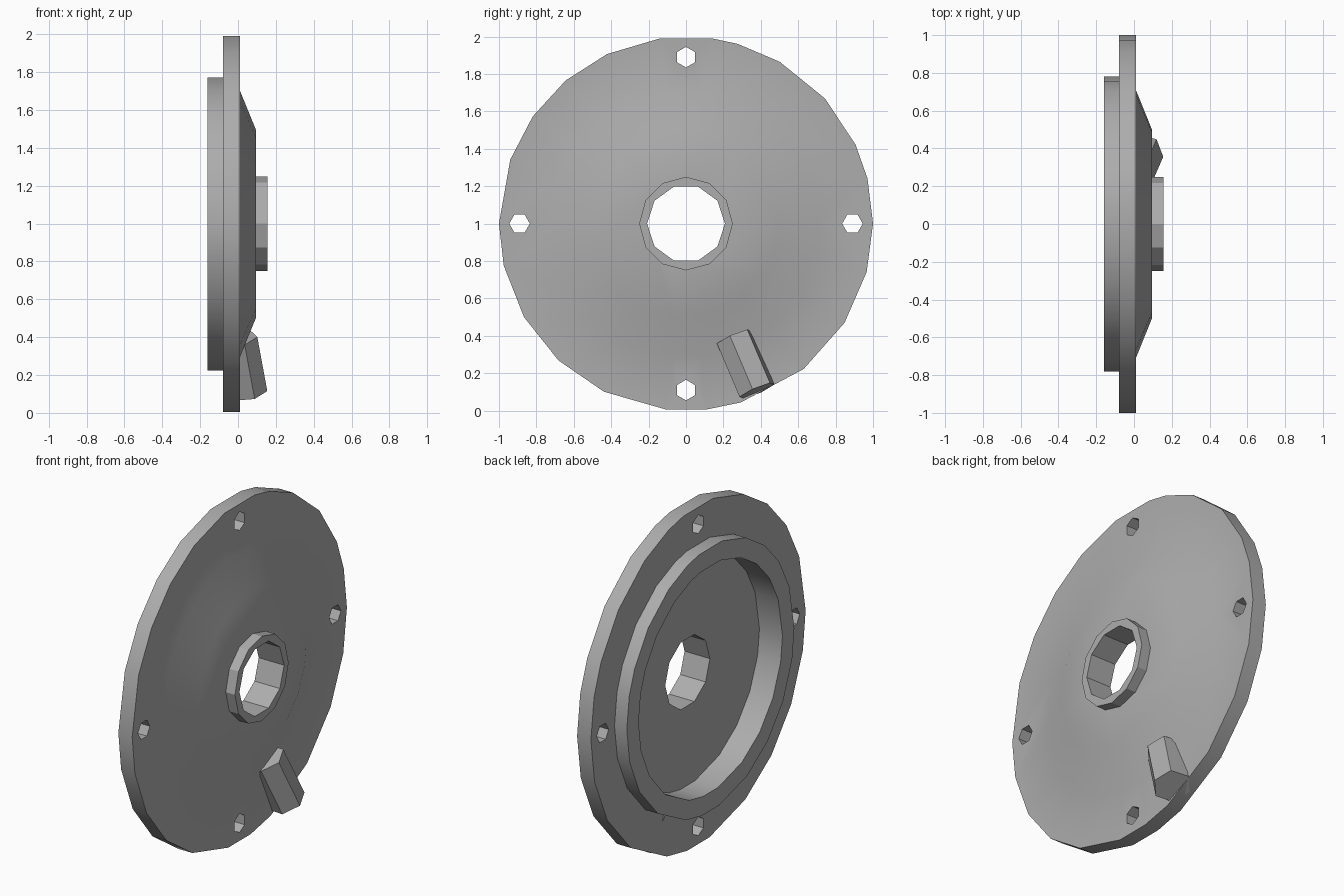
import bpy
import bmesh
from math import sin, cos, radians
from mathutils import Vector, Matrix

if "Cube" in bpy.data.objects:
    bpy.data.objects.remove(bpy.data.objects["Cube"], do_unlink=True)

grey = bpy.data.materials.new("plain grey")
grey.use_nodes = True
COLOUR = (0.42, 0.42, 0.42, 1)
grey.diffuse_color = COLOUR
grey.node_tree.nodes["Principled BSDF"].inputs["Base Color"].default_value = COLOUR

CENTRE = Vector((0, 0, 1))


def regular(sides, offset=0):
    return [offset + 360 * i / sides for i in range(sides)]


def turned(name, profile, angles, matrix=None):
    """Solid turned about the x axis from (x, radius) points, with capped ends."""
    bm = bmesh.new()
    rings = [[bm.verts.new((x, r * cos(radians(a)), r * sin(radians(a)))) for a in angles]
             for x, r in profile]
    n = len(angles)
    for a, b in zip(rings, rings[1:]):
        for i in range(n):
            j = (i + 1) % n
            bm.faces.new((a[i], a[j], b[j], b[i]))
    bm.faces.new(rings[0])
    bm.faces.new(rings[-1])
    bmesh.ops.recalc_face_normals(bm, faces=bm.faces)
    bm.transform(matrix or Matrix.Translation(CENTRE))
    mesh = bpy.data.meshes.new(name)
    bm.to_mesh(mesh)
    bm.free()
    mesh.materials.append(grey)
    obj = bpy.data.objects.new(name, mesh)
    bpy.context.collection.objects.link(obj)
    return obj


def select(obj):
    bpy.ops.object.select_all(action='DESELECT')
    obj.select_set(True)
    bpy.context.view_layer.objects.active = obj


def cut(obj, cutter):
    select(obj)
    mod = obj.modifiers.new("hole", 'BOOLEAN')
    mod.operation = 'DIFFERENCE'
    mod.solver = 'EXACT'
    mod.object = cutter
    bpy.ops.object.modifier_apply(modifier=mod.name)


# Flange, rear locating ring with recess, and shallow front cone
rim_angles = [0, 14, 25, 42, 60, 74, 82, 98, 115, 130, 145, 160, 180,
              193, 210, 227, 244, 264, 276, 287, 309, 328, 345]
body = turned("flange_body", [(-0.01, 0.67), (-0.16, 0.67), (-0.16, 0.78), (-0.08, 0.78),
                              (-0.08, 1), (0.01, 1), (0.01, 0.71), (0.095, 0.5)], rim_angles)

# Raised hub around the bore
hub = turned("hub", [(0.08, 0.25), (0.155, 0.25)], regular(12))

# Angled hexagonal drain stub, tilted away from the flange as it nears the rim
spot = radians(-67)
outward = Vector((0, cos(spot), sin(spot)))
axis = (outward + Vector((0.17, 0, 0))).normalized()
side = Vector((0, -sin(spot), cos(spot)))
up = axis.cross(side)
if up.x < 0:
    up.negate()
frame = Matrix((axis, side, up)).transposed().to_4x4()
frame.translation = CENTRE + outward * 0.66
stub = turned("drain_stub", [(0, 0.105), (0.315, 0.105)], regular(6, 40), frame)

# Central bore and four bolt holes
bore = turned("bore_cutter", [(-0.5, 0.208), (0.5, 0.208)], regular(10))
cutters = [bore]
cut(body, bore)
cut(hub, bore)
for k in range(4):
    turn = Matrix.Translation(CENTRE) @ Matrix.Rotation(radians(90 * k), 4, 'X')
    bolt = turned("bolt_cutter", [(-0.5, 0.055), (0.5, 0.055)], regular(6),
                  turn @ Matrix.Translation((0, 0.89, 0)))
    cut(body, bolt)
    cutters.append(bolt)
for c in cutters:
    bpy.data.objects.remove(c, do_unlink=True)

# Soft shading with crisp machined edges
for obj in (body, hub, stub):
    select(obj)
    bpy.ops.object.shade_smooth_by_angle(angle=radians(28))
